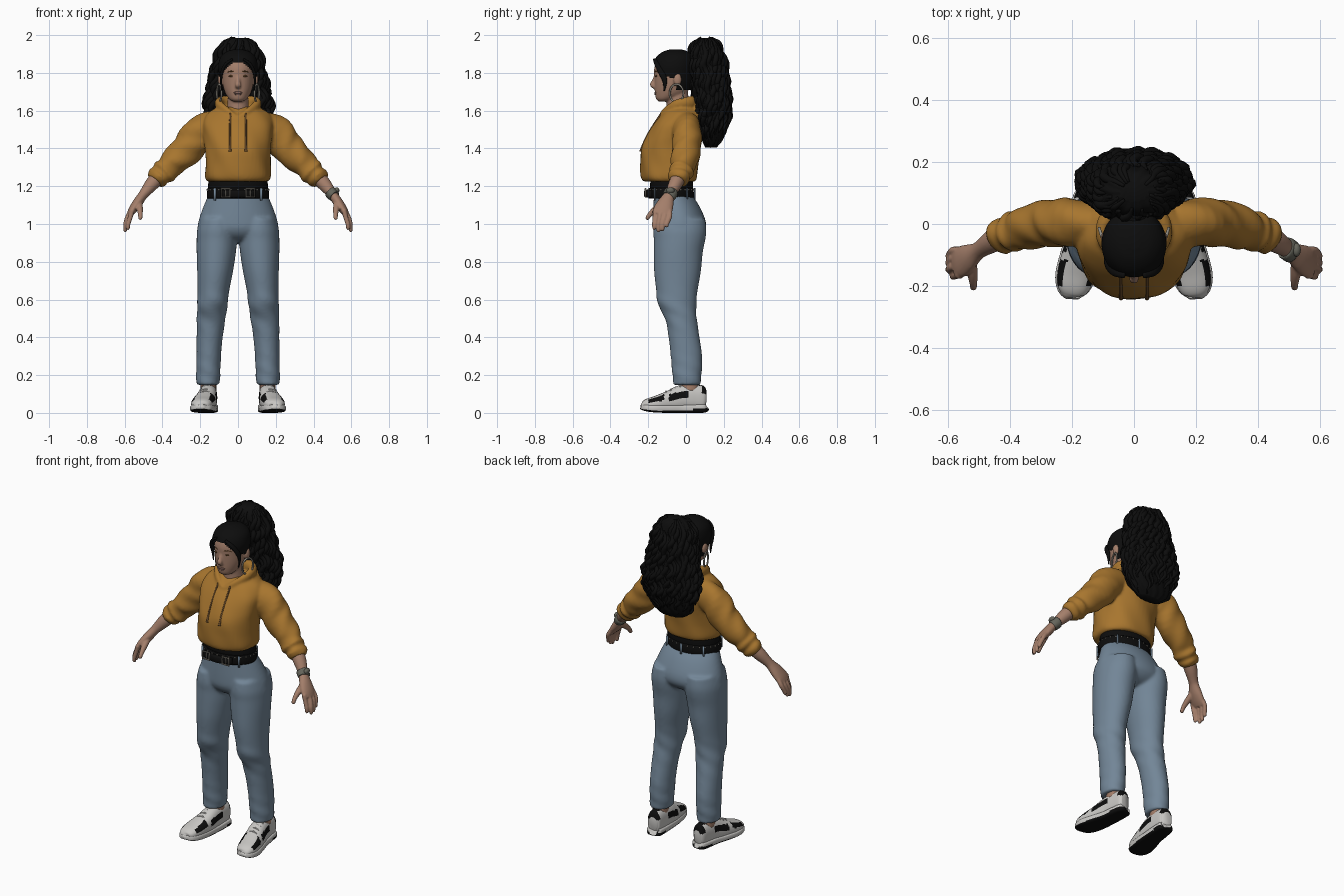
import bpy, bmesh, math, random
from mathutils import Vector, Matrix

random.seed(4)


def material(name, r, g, b):
    m = bpy.data.materials.new(name)
    m.diffuse_color = (r, g, b, 1)
    return m


MUSTARD = material("mustard cloth", 0.39, 0.18, 0.028)
BROWN = material("dark brown", 0.16, 0.078, 0.025)
DENIM = material("blue denim", 0.17, 0.238, 0.31)
SKIN = material("skin", 0.37, 0.21, 0.145)
BLACK = material("black", 0.004, 0.004, 0.004)
WHITE = material("off white", 0.58, 0.57, 0.55)
METAL = material("grey metal", 0.28, 0.26, 0.22)
LIPS = material("lips", 0.25, 0.14, 0.115)
STRAP = material("watch grey", 0.13, 0.13, 0.105)


def sweep(bm, pts, n=20, ref=(1, 0, 0), flat=False, closed=False, power=2, bump=None, sub=4):
    """Smooth tube through points (x, y, z, radius a, radius b); a lies along ref."""
    P, ref, m = [Vector(p) for p in pts], Vector(ref), len(pts)
    get = (lambda i: P[i % m]) if closed else (lambda i: P[max(0, min(m - 1, i))])
    S = []
    for i in range(m if closed else m - 1):
        a, b, c, d = get(i - 1), get(i), get(i + 1), get(i + 2)
        for k in range(sub):
            t = k / sub
            S.append(b + (c - a) * (t / 2) + (a * 2 - b * 5 + c * 4 - d) * (t * t / 2)
                     + (b * 3 - a - c * 3 + d) * (t ** 3 / 2) if sub > 1 else b)
    if not closed:
        S.append(P[-1])
    rings, N = [], len(S)
    for i, q in enumerate(S):
        c = Vector(q[:3])
        nx, pv = (S[(i + 1) % N], S[i - 1]) if closed else (S[min(i + 1, N - 1)], S[max(i - 1, 0)])
        t = Vector((0, 0, 1)) if flat else (Vector(nx[:3]) - Vector(pv[:3])).normalized()
        u = (ref - t * ref.dot(t)).normalized()
        v = t.cross(u)
        ring = []
        for k in range(n):
            ang = 2 * math.pi * k / n
            ca, sa = [math.copysign(abs(f) ** (2 / power), f) for f in (math.cos(ang), math.sin(ang))]
            s = 1 + (bump(c, ang) if bump else 0)
            ring.append(bm.verts.new(c + u * (ca * q[3] * s) + v * (sa * q[4] * s)))
        rings.append(ring)
    for i in range(N if closed else N - 1):
        r0, r1 = rings[i], rings[(i + 1) % N]
        for k in range(n):
            bm.faces.new((r0[k], r0[(k + 1) % n], r1[(k + 1) % n], r1[k]))
    if not closed:
        bm.faces.new(rings[0])
        bm.faces.new(rings[-1])


def level(z, front, back, rx, x=0):
    return (x, (front + back) / 2, z, rx, (back - front) / 2)


def ball(bm, c, r, n=20):
    bmesh.ops.create_uvsphere(bm, u_segments=n, v_segments=n // 2 + 2, radius=1,
                              matrix=Matrix.Translation(c) @ Matrix.Diagonal((*r, 1)))


def part(name, bm, mats, mirror=False, voxel=0, smooth=0, rule=None):
    bmesh.ops.recalc_face_normals(bm, faces=bm.faces)
    bm.normal_update()
    for f in bm.faces:
        f.smooth = True
        if rule:
            f.material_index = rule(f.calc_center_median(), f.normal)
    me = bpy.data.meshes.new(name)
    bm.to_mesh(me)
    bm.free()
    for m in mats:
        me.materials.append(m)
    ob = bpy.data.objects.new(name, me)
    bpy.context.collection.objects.link(ob)
    if mirror:
        ob.modifiers.new("Mirror", "MIRROR").use_mirror_merge = False
    if voxel:
        r = ob.modifiers.new("Remesh", "REMESH")
        r.mode, r.voxel_size, r.use_smooth_shade = "VOXEL", voxel, True
    if smooth:
        s = ob.modifiers.new("Smooth", "SMOOTH")
        s.factor, s.iterations = 0.5, smooth


def both(bm, pts, **kw):
    """Sweep on both sides of x = 0."""
    sweep(bm, pts, **kw)
    sweep(bm, [(-p[0], *p[1:]) for p in pts], **kw)


# Hoodie: torso, bunched sleeves and hood roll blended together
bm = bmesh.new()
sweep(bm, [level(1.225, -.222, .05, .16), level(1.25, -.238, .06, .174), level(1.32, -.242, .066, .172),
           level(1.40, -.238, .076, .174), level(1.47, -.208, .085, .185), level(1.53, -.172, .085, .19),
           level(1.58, -.132, .078, .168), level(1.605, -.108, .07, .135), level(1.62, -.09, .06, .1)],
      n=48, flat=True, power=2.2, bump=lambda c, a: .014 * math.sin(7 * a + 25 * c.z))
both(bm, [(.12, .003, 1.53, .065, .072), (.2, .005, 1.485, .077, .09), (.265, .003, 1.40, .076, .086),
          (.34, -.01, 1.33, .071, .073), (.372, -.022, 1.295, .06, .064), (.392, -.027, 1.275, .067, .069),
          (.408, -.032, 1.26, .054, .056), (.424, -.037, 1.245, .06, .06), (.44, -.044, 1.226, .045, .046)],
     n=32, ref=(0, 1, 0), bump=lambda c, a: .045 * math.sin(3 * a + 70 * c.z))
side = [(.055, -.11, 1.595, .02, .016), (.1, -.05, 1.632, .026, .02), (.085, .02, 1.643, .034, .026)]
sweep(bm, [(0, -.135, 1.562, .015, .014)] + side + [(0, .055, 1.635, .045, .03)]
      + [(-p[0], *p[1:]) for p in side[::-1]], ref=(0, 0, 1), closed=True)
ball(bm, (0, .055, 1.57), (.12, .05, .08))
part("hoodie", bm, [MUSTARD], voxel=.008, smooth=2)

# Drawstrings with knotted ends
bm = bmesh.new()
sweep(bm, [(.04, -.132, 1.585, .005, .005), (.042, -.168, 1.53, .005, .005), (.042, -.207, 1.465, .005, .005),
           (.042, -.235, 1.4, .006, .006), (.042, -.238, 1.385, .008, .008)], n=8)
part("drawstring", bm, [BROWN], mirror=True)

# Undershirt, belt with loops, buckles and studs
bm = bmesh.new()
sweep(bm, [level(1.16, -.185, .035, .155), level(1.21, -.19, .037, .158), level(1.27, -.18, .03, .15)], n=40, flat=True)
part("undershirt", bm, [BLACK])
bm = bmesh.new()
sweep(bm, [level(1.137, -.195, .038, .16), level(1.14, -.2, .042, .164), level(1.186, -.2, .04, .162),
           level(1.19, -.195, .036, .158)], n=48, flat=True, sub=2)
sweep(bm, [(-.09, -.188, 1.16, .014, .02), (0, -.208, 1.16, .014, .02), (.09, -.188, 1.16, .014, .02)],
      ref=(0, 1, 0), n=12, power=4)
part("belt", bm, [BLACK])
bm = bmesh.new()
for x in (-.065, .065):
    sweep(bm, [(x + i * .022, -.214, 1.165 + j * .022, .005, .005) for i, j in ((-1, -1), (1, -1), (1, 1), (-1, 1))],
          n=6, ref=(0, 1, 0), closed=True, sub=1)
    ball(bm, (x, -.212, 1.165), (.004, .006, .02), 8)
for i in range(28):
    a = 2 * math.pi * i / 28
    ball(bm, (.163 * math.cos(a), -.08 + .121 * math.sin(a), 1.181), (.0045, .0045, .0045), 8)
part("belt_buckles_and_studs", bm, [METAL])
bm = bmesh.new()
for a in (1.57, .75, 2.39, -.75, -2.39):
    x, y = .168 * math.cos(a), -.08 + .126 * math.sin(a)
    sweep(bm, [(x, y, 1.125, .007, .004), (x, y, 1.19, .007, .004)], n=8, flat=True, sub=1)
part("belt_loops", bm, [DENIM])

# Jeans: hips and legs blended together
bm = bmesh.new()
sweep(bm, [level(1.155, -.17, .03, .156), level(1.1, -.172, .068, .18), level(1.03, -.174, .1, .205),
           level(.98, -.172, .107, .214), level(.945, -.155, .09, .2), level(.92, -.125, .06, .16),
           level(.905, -.08, .02, .1)], n=48, flat=True)


def crease(c, a):
    low = max(0, 1 - abs(c.z - .2) / .15)
    knee = max(0, 1 - abs(c.z - .52) / .14)
    return .03 * low * math.sin(75 * c.z + 2 * a) + .028 * knee * math.sin(60 * c.z + 3 * a)


both(bm, [(.107, -.033, 1.03, .094, .134), (.11, -.033, .97, .106, .141), (.112, -.034, .92, .107, .137),
          (.115, -.041, .85, .104, .13), (.121, -.045, .75, .095, .124), (.13, -.048, .65, .084, .11),
          (.135, -.048, .58, .081, .103), (.142, -.027, .5, .076, .084), (.15, -.01, .4, .069, .082),
          (.155, .002, .3, .065, .083), (.158, .005, .2, .064, .077), (.159, .005, .148, .06, .072)],
     n=36, flat=True, bump=crease)
part("jeans", bm, [DENIM], voxel=.009, smooth=5)

# Ankles
bm = bmesh.new()
sweep(bm, [(.157, .02, .11, .042, .05), (.157, .015, .2, .042, .05)], flat=True)
part("ankle", bm, [SKIN], mirror=True)

# Shoes: upper with dark panels, sole with dark tread
bm = bmesh.new()
sweep(bm, [(.15, .105, .075, .025, .04), (.152, .09, .076, .039, .066), (.155, .04, .08, .045, .072),
           (.16, -.02, .078, .05, .07), (.17, -.08, .063, .056, .058), (.185, -.15, .05, .06, .043),
           (.195, -.2, .042, .053, .034), (.2, -.225, .036, .036, .024), (.2, -.236, .034, .015, .012)],
      n=56, power=2.4, sub=10)


def panels(c, n):
    side_panel = abs(c.z - .09 - .2 * (c.y + .04)) < .019 and -.09 < c.y < .015
    toe_panel = .2 < n.z < .85 and -.2 < c.y < -.115 and c.z > .05
    collar = c.z > .144 or (c.y > .085 and c.z > .1)
    return int(side_panel or toe_panel or collar)


part("shoe_upper", bm, [WHITE, BLACK], mirror=True, rule=panels)
bm = bmesh.new()
sweep(bm, [(.148, .105, .026, .02, .018), (.15, .095, .024, .043, .023), (.155, .04, .023, .05, .023),
           (.162, -.03, .022, .054, .022), (.175, -.1, .022, .062, .022), (.19, -.17, .024, .064, .021),
           (.198, -.215, .028, .05, .018), (.2, -.24, .032, .022, .012)], n=40, power=4, sub=8)
part("shoe_sole", bm, [WHITE, BLACK], mirror=True,
     rule=lambda c, n: int(n.z < -.4 or c.z < .012 or (c.y > .04 and c.z < .024)))
# Laces
bm = bmesh.new()
for y, z in ((-.105, .112), (-.08, .123), (-.055, .133), (-.03, .143)):
    x = .162 - .13 * (y + .02)
    sweep(bm, [(x - .028, y, z - .006, .004, .004), (x, y, z + .003, .004, .004), (x + .028, y, z - .006, .004, .004)],
          ref=(0, 1, 0), n=8)
part("laces", bm, [WHITE], mirror=True)

# Forearms and hands
bm = bmesh.new()
arm = dict(ref=(0, 1, 0), n=20)
sweep(bm, [(.41, -.03, 1.265, .04, .04), (.455, -.055, 1.213, .037, .037), (.49, -.078, 1.17, .029, .028),
           (.507, -.09, 1.148, .03, .025), (.533, -.108, 1.11, .044, .026), (.558, -.122, 1.075, .051, .022),
           (.575, -.127, 1.05, .045, .015)], **arm)
for k, drop in enumerate((.012, 0, .006, .024)):
    y = -.164 + k * .026
    yt = -.135 + (y + .125) * .85
    xo = .014 * (k == 0)
    sweep(bm, [(.56, y, 1.075, .013, .014), (.583 - xo, y, 1.04, .013, .013), (.595 - xo, yt, 1.0, .012, .012),
               (.596 - xo, yt, .965 + drop, .01, .01), (.594 - xo, yt, .957 + drop, .004, .004)], ref=(0, 1, 0), n=12)
sweep(bm, [(.525, -.115, 1.115, .02, .018), (.52, -.16, 1.08, .017, .017), (.517, -.19, 1.052, .013, .013),
           (.517, -.205, 1.03, .011, .011), (.517, -.209, 1.022, .004, .004)], n=12)
part("arm_and_hand", bm, [SKIN], mirror=True, voxel=.005, smooth=2)

# Watch on one wrist
bm = bmesh.new()
sweep(bm, [(.486, -.076, 1.172, .03, .028), (.49, -.078, 1.168, .037, .033), (.508, -.09, 1.148, .037, .031),
           (.512, -.093, 1.144, .03, .026)], ref=(0, 1, 0), n=24)
ball(bm, (.523, -.083, 1.178), (.014, .022, .016))
part("watch", bm, [STRAP])

# Head, nose, ears and neck
bm = bmesh.new()
sweep(bm, [level(1.648, -.142, -.09, .022), level(1.66, -.157, -.06, .045), level(1.69, -.164, 0, .066),
           level(1.73, -.166, .02, .079), level(1.78, -.168, .035, .085), level(1.83, -.167, .04, .088),
           level(1.88, -.145, .03, .078), level(1.912, -.1, -.01, .04)], n=40, flat=True)
sweep(bm, [(0, -.155, 1.795, .009, .01), (0, -.17, 1.755, .011, .012), (0, -.178, 1.737, .016, .014),
           (0, -.162, 1.722, .014, .01)], n=14)
sweep(bm, [(0, -.035, 1.55, .078, .075), (0, -.04, 1.61, .058, .062), (0, -.048, 1.7, .054, .058)], flat=True, n=28)
for s in (-1, 1):
    ball(bm, (s * .093, -.045, 1.765), (.014, .022, .034))
part("head", bm, [SKIN], voxel=.006, smooth=2)

# Eyes, brows and lips
bm = bmesh.new()
ball(bm, (.035, -.158, 1.783), (.015, .005, .005), 12)
sweep(bm, [(.014, -.165, 1.803, .002, .002), (.036, -.16, 1.809, .002, .003), (.058, -.143, 1.803, .002, .002)],
      ref=(0, 1, 0), n=8)
part("eye_and_brow", bm, [BROWN], mirror=True)
bm = bmesh.new()
ball(bm, (0, -.161, 1.696), (.024, .006, .006), 14)
ball(bm, (0, -.161, 1.688), (.02, .006, .006), 14)
part("lips", bm, [LIPS])

# Hoop earrings
bm = bmesh.new()
sweep(bm, [(.1 + .012 * math.cos(a), -.05 + .036 * math.cos(a), 1.692 + .048 * math.sin(a), .005, .005)
           for a in [i * math.pi / 6 for i in range(12)]], n=8, closed=True)
part("hoop_earring", bm, [METAL], mirror=True)

# Sleek hair cap, cut away along the hairline
bm = bmesh.new()
sweep(bm, [level(1.70, -.165, .02, .08), level(1.74, -.172, .035, .094), level(1.79, -.175, .045, .1),
           level(1.84, -.176, .05, .104), level(1.885, -.156, .042, .092), level(1.913, -.12, .01, .06),
           level(1.925, -.08, -.03, .02)], n=64, flat=True, sub=6)
gone = []
for f in bm.faces:
    c = f.calc_center_median()
    if c.z < (1.86 - 9 * c.x ** 2 if c.y < -.05 else 1.71):
        gone.append(f)
bmesh.ops.delete(bm, geom=gone, context="FACES")
both(bm, [(.03, -.165, 1.872, .01, .006), (.066, -.152, 1.845, .015, .008), (.086, -.128, 1.8, .017, .008),
          (.09, -.112, 1.755, .012, .006), (.085, -.115, 1.705, .003, .003)], ref=(0, 1, 0), n=10)
part("hair_cap", bm, [BLACK])

# Ponytail: ridged core plus loose wavy curls over it
tail = [level(1.985, .07, .14, .05), level(1.965, .035, .175, .09), level(1.92, .018, .195, .12),
        level(1.85, .012, .213, .138), level(1.75, .03, .223, .158), level(1.65, .042, .235, .185),
        level(1.57, .05, .232, .182), level(1.5, .065, .215, .162), level(1.44, .083, .19, .13),
        level(1.405, .1, .165, .08)]
bm = bmesh.new()
sweep(bm, tail, n=56, flat=True, sub=6,
      bump=lambda c, a: -.09 + .05 * math.sin(14 * a + 3 * math.sin(30 * c.z)))
sweep(bm, [(0, 0, 1.86, .06, .05), (0, .05, 1.88, .045, .045), (0, .1, 1.9, .06, .06)], n=16)


def tail_at(z):
    for p, q in zip(tail, tail[1:]):
        if q[2] <= z <= p[2]:
            return Vector(p).lerp(Vector(q), (p[2] - z) / (p[2] - q[2]))
    return Vector(tail[0] if z > tail[0][2] else tail[-1])


for i in range(50):
    th, ph, f = 2 * math.pi * i / 50, random.uniform(0, 6.3), random.uniform(42, 75)
    top, low, out = random.uniform(1.9, 1.99), random.uniform(1.4, 1.52), random.uniform(.88, .97)
    path = []
    for k in range(25):
        z = top + (low - top) * k / 24
        q, w = tail_at(z), f * z + ph
        a, s = th + .09 * math.sin(w), out + .07 * math.cos(w)
        r = .015 * min(1, .35 + k / 4, .15 + (24 - k) / 6)
        path.append((q[3] * s * math.cos(a), q[1] + q[4] * s * math.sin(a), z, r, r))
    sweep(bm, path, n=7, ref=(0, 1, 0), sub=3)
part("ponytail", bm, [BLACK])
